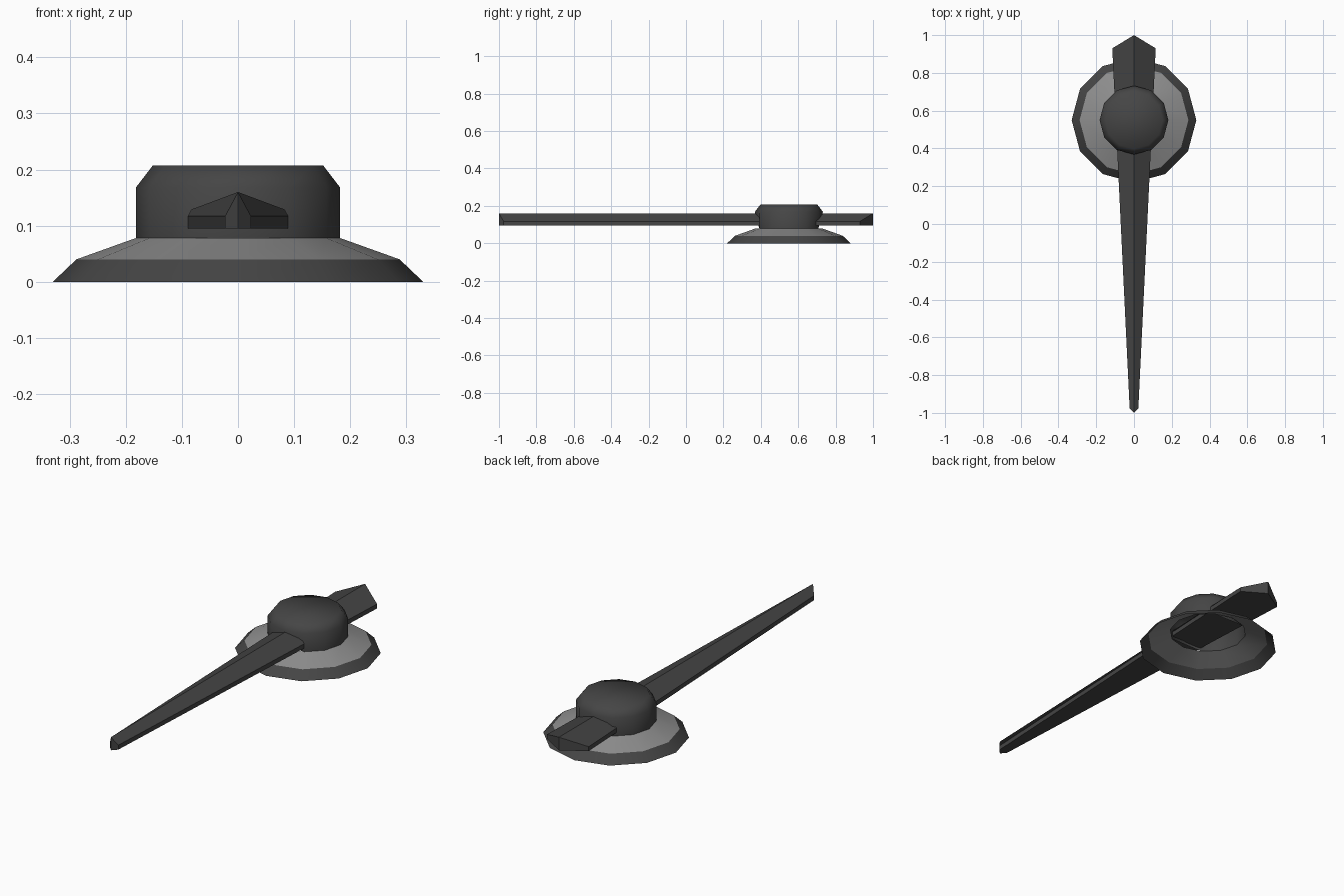
import bpy, bmesh, math

if "Cube" in bpy.data.objects:
    bpy.data.objects.remove(bpy.data.objects["Cube"])


def material(name, value):
    m = bpy.data.materials.new(name)
    m.diffuse_color = (value, value, value, 1)
    m.use_nodes = True
    m.node_tree.nodes["Principled BSDF"].inputs["Base Color"].default_value = m.diffuse_color
    return m


DARK = material("dark_grey", 0.06)
LIGHT = material("light_grey", 0.27)
CENTRE_Y, SIDES = 0.55, 12


def finish(bm, name, mats, smooth=None):
    mesh = bpy.data.meshes.new(name)
    bm.to_mesh(mesh)
    bm.free()
    for m in mats:
        mesh.materials.append(m)
    ob = bpy.data.objects.new(name, mesh)
    bpy.context.collection.objects.link(ob)
    if smooth:
        bpy.ops.object.select_all(action='DESELECT')
        ob.select_set(True)
        bpy.context.view_layer.objects.active = ob
        bpy.ops.object.shade_smooth_by_angle(angle=math.radians(smooth))
    return ob


def lathe(profile, cap_top=False):
    """Turn (radius, z) points around the pivot, outward facing."""
    bm = bmesh.new()
    rings = []
    for r, z in profile:
        rings.append([bm.verts.new((r * math.cos(i * math.tau / SIDES),
                                    CENTRE_Y + r * math.sin(i * math.tau / SIDES), z))
                      for i in range(SIDES)])
    for a, b in zip(rings, rings[1:]):
        for i in range(SIDES):
            j = (i + 1) % SIDES
            bm.faces.new((a[i], a[j], b[j], b[i]))
    if cap_top:
        bm.faces.new(rings[-1])
    return bm, rings


# Washer: open conical shell with a dark rim and light inner slope
bm, rings = lathe([(0.33, 0), (0.288, 0.04), (0.182, 0.078)])
for f in bm.faces:
    f.material_index = int(f.calc_center_median().z > 0.04)
finish(bm, "washer", [DARK, LIGHT], 22)

# Hub: chamfered cap, flattened at the bottom front and back
bm, rings = lathe([(0.182, 0.078), (0.182, 0.168), (0.152, 0.207)], True)
flat = 0.182 * math.cos(math.pi / 6)
for v in rings[0]:
    v.co.y = CENTRE_Y + max(-flat, min(flat, v.co.y - CENTRE_Y))
finish(bm, "hub_cap", [DARK], 60)

# Pointer: tapering ridged bar with pointed ends
bm = bmesh.new()
BOTTOM, EDGE, RIDGE = 0.095, 0.117, 0.16
outline = [(0, -1), (0.023, -0.975), (0.115, 0.93), (0, 1), (-0.115, 0.93), (-0.023, -0.975)]
low = [bm.verts.new((x, y, BOTTOM)) for x, y in outline]
high = [bm.verts.new((x, y, RIDGE if x == 0 else EDGE)) for x, y in outline]
bm.faces.new(low[::-1])
for i in range(6):
    j = (i + 1) % 6
    bm.faces.new((low[i], low[j], high[j], high[i]))
bm.faces.new((high[0], high[1], high[2], high[3]))
bm.faces.new((high[0], high[3], high[4], high[5]))
finish(bm, "pointer", [DARK])
